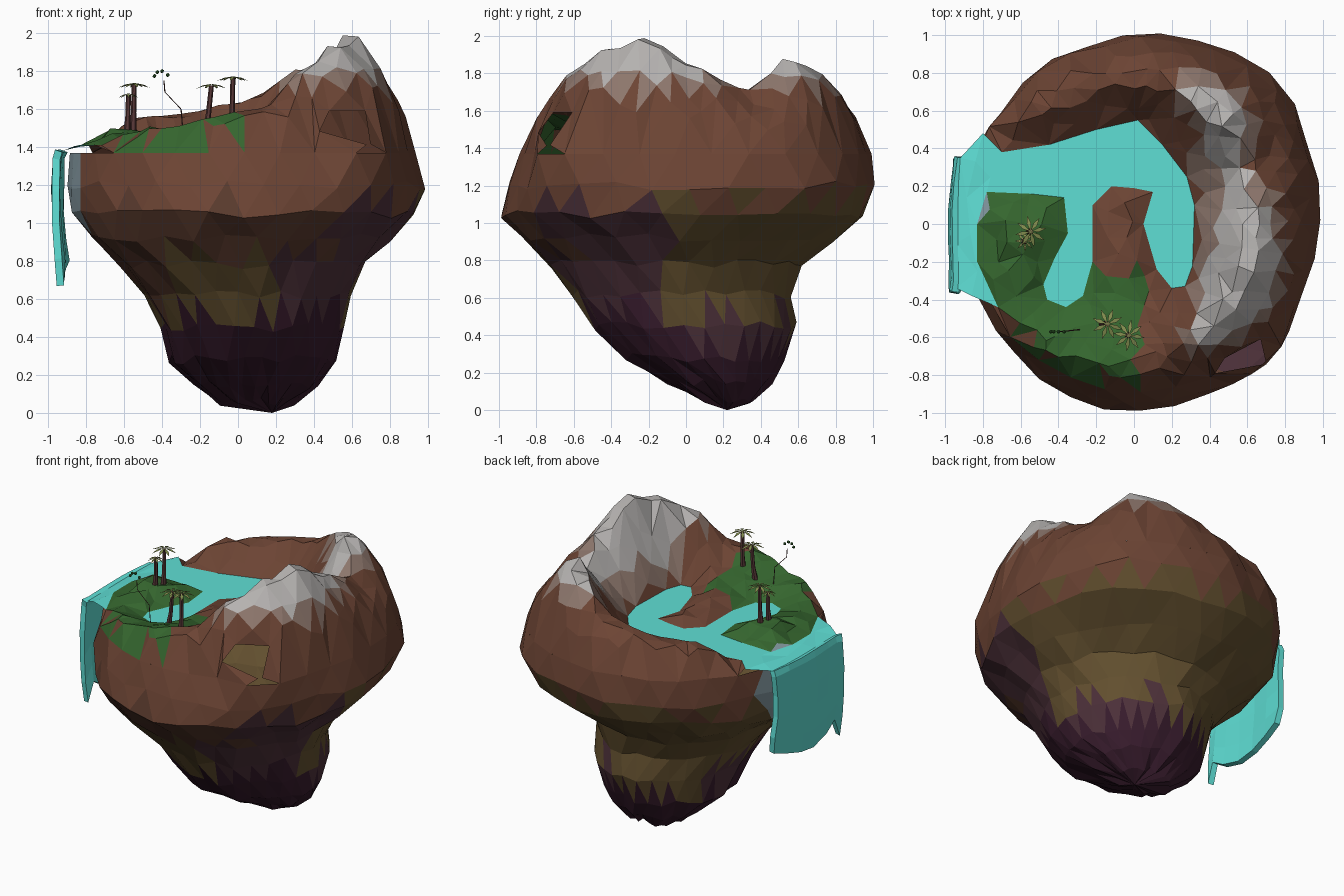
import bpy, random
from math import sin, cos, pi, radians, degrees, atan2, hypot
from mathutils import Vector
from mathutils.geometry import delaunay_2d_cdt, intersect_point_line

if "Cube" in bpy.data.objects:
    bpy.data.objects.remove(bpy.data.objects["Cube"])

random.seed(7)
WATER_Z, RIM_Z, SEG = 1.41, 1.37, 30


def material(name, r, g, b):
    m = bpy.data.materials.new(name)
    m.diffuse_color = [(c / 255) ** 2.2 for c in (r, g, b)] + [1]
    m.use_nodes = True
    m.node_tree.nodes["Principled BSDF"].inputs["Base Color"].default_value = m.diffuse_color
    return m


BROWN = material("brown_rock", 108, 70, 55)
DARK = material("dark_brown_rock", 92, 62, 50)
OLIVE = material("olive_rock", 98, 80, 50)
PURPLE = material("purple_rock", 78, 52, 60)
DEEP = material("deep_purple_rock", 58, 33, 48)
GREY = material("grey_rock", 180, 177, 175)
PALE = material("pale_brown_rock", 140, 118, 108)
GRASS = material("grass", 56, 102, 50)
AQUA = material("water", 95, 222, 212)
MIST = material("misty_rock", 130, 150, 158)
BARK = material("bark", 88, 58, 58)
LEAF = material("palm_leaf", 130, 140, 80)


def build(name, verts, faces, pick):
    """Mesh object whose faces get the material chosen by pick(face centre)."""
    me = bpy.data.meshes.new(name)
    me.from_pydata(verts, [], faces)
    slots = []
    for p in me.polygons:
        m = pick(p.center)
        if m not in slots:
            slots.append(m)
            me.materials.append(m)
        p.material_index = slots.index(m)
    ob = bpy.data.objects.new(name, me)
    bpy.context.collection.objects.link(ob)
    return ob


def inside(p, poly):
    hit = False
    for (x1, y1), (x2, y2) in zip(poly, poly[1:] + poly[:1]):
        if (y1 > p[1]) != (y2 > p[1]) and p[0] < (x2 - x1) * (p[1] - y1) / (y2 - y1) + x1:
            hit = not hit
    return hit


def shore_dist(p):
    best = 9
    for a, b in zip(LAKE, LAKE[1:] + LAKE[:1]):
        q, t = intersect_point_line(Vector(p), Vector(a), Vector(b))
        q = Vector(a).lerp(Vector(b), min(1, max(0, t)))
        best = min(best, hypot(q.x - p[0], q.y - p[1]))
    return best


def around(table, ang):
    """Interpolate (angle, values...) rows around the full circle."""
    rows = sorted(table)
    rows = [(rows[-1][0] - 360, *rows[-1][1:])] + rows + [(rows[0][0] + 360, *rows[0][1:])]
    for a, b in zip(rows, rows[1:]):
        if a[0] <= ang <= b[0]:
            t = (ang - a[0]) / max(b[0] - a[0], 1e-9)
            return [u + (v - u) * t for u, v in zip(a[1:], b[1:])]


# lake outline, cave mouth, and crest of the surrounding ridge (angle, radius, height)
LAKE = [(-.80, .48), (-.70, .38), (-.45, .42), (-.2, .5), (.02, .55), (.15, .42), (.28, .25), (.32, .1),
        (.31, -.22), (.27, -.33), (.2, -.34), (.12, -.24), (.05, 0), (.10, .17), (0, .19), (-.12, .2),
        (-.22, .1), (-.22, -.2), (-.27, -.38), (-.36, -.44), (-.46, -.4), (-.48, -.32), (-.42, -.18),
        (-.35, -.05), (-.37, .14), (-.55, .16), (-.78, .17), (-.83, 0), (-.83, -.2), (-.72, -.44),
        (-.86, -.38), (-.94, -.34), (-.94, -.1), (-.94, .12), (-.92, .35)]
CAVE = [(.43, -.79), (.70, -.74), (.67, -.61), (.48, -.71)]
CREST = [(0, .62, 1.85), (-12, .63, 1.94), (-22, .64, 1.98), (-40, .66, 1.92), (-62, .68, 1.78),
         (-80, .73, 1.60), (-100, .72, 1.55), (-125, .77, 1.50), (-145, .80, 1.46), (180, .84, 1.42),
         (150, .88, 1.44), (130, .80, 1.56), (105, .78, 1.60), (85, .78, 1.65), (65, .76, 1.81),
         (48, .74, 1.87), (28, .68, 1.70)]

# island hull: rings of (z, left, right, front, back)
RINGS = [(.06, -.10, .30, .08, .36), (.15, -.24, .42, -.10, .46), (.28, -.36, .52, -.34, .53),
         (.45, -.40, .57, -.50, .59), (.62, -.49, .60, -.60, .57), (.78, -.63, .68, -.73, .62),
         (.92, -.78, .81, -.87, .80), (1.05, -.87, .93, -1, .95), (1.2, -.90, .98, -.96, 1),
         (RIM_Z, -.88, .95, -.90, .98)]
verts, faces = [(.18, .22, 0)], []
for k, (z, xl, xr, yf, yb) in enumerate(RINGS):
    for s in range(SEG):
        a = 2 * pi * (s + .5 * (k % 2)) / SEG
        f = 1 + random.uniform(-.02, .015)
        if k >= 8:                     # lip below the cave mouth
            f += (.04, .13)[k - 8] * 2.7 ** -((degrees(a) - 313) / 11) ** 2
        if k >= 7:                     # bulging back right shoulder
            f += .07 * 2.7 ** -((degrees(a) - 45) / 26) ** 2
        elif 2 <= k <= 6:              # neck leans to the front left
            f -= .045 * cos(a - pi / 4) * abs(sin(2 * a))
        dz = 0 if k == 9 else random.uniform(-.025, .025)
        verts.append(((xl + xr) / 2 + (xr - xl) / 2 * cos(a) * f,
                      (yf + yb) / 2 + (yb - yf) / 2 * sin(a) * f, z + dz))
for s in range(SEG):
    n = (s + 1) % SEG
    faces.append((0, 1 + n, 1 + s))
    for k in range(len(RINGS) - 1):
        a, b = 1 + k * SEG, 1 + (k + 1) * SEG
        if k % 2 == 0:
            faces += [(a + s, a + n, b + s), (a + n, b + n, b + s)]
        else:
            faces += [(a + s, b + n, b + s), (a + s, a + n, b + n)]
rim = [v[:2] for v in verts[-SEG:]]
RIM = [(degrees(atan2(y, x)), hypot(x, y)) for x, y in rim]


def height(p):
    r, ang = hypot(*p), degrees(atan2(p[1], p[0]))
    r0 = around(RIM, ang)[0]
    rc, zc = around(CREST, ang)
    flat = min(.05, (r0 - rc) * .3)         # rounded ridge top
    if r >= rc:
        t = max(0, (r0 - r) / max(r0 - rc - flat, .01))
        return RIM_Z + (zc - RIM_Z) * min(t, 1) ** .6
    d, e = shore_dist(p), max(0, rc - flat - r)
    s = d / (d + e + 1e-6)
    return max(WATER_Z + (zc - WATER_Z) * s ** 1.1, WATER_Z + .5 * min(d, .19) * min(1, (rc - r) * 8))


# top surface: triangulate rim, lake and cave outlines with scattered points
pts, edges = [], []
for loop in (rim, LAKE, CAVE):
    o, n = len(pts), len(loop)
    pts += loop
    edges += [(o + i, o + (i + 1) % n) for i in range(n)]
extra = [((r + q) * cos(radians(a)), (r + q) * sin(radians(a))) for q in (.045, -.045) for a, r, z in CREST]
extra += [((i + (j % 2) / 2) * .1 + random.uniform(-.025, .025), j * .09 + random.uniform(-.025, .025))
          for i in range(-10, 11) for j in range(-11, 12)]
for i, p in enumerate(extra):
    r0 = around(RIM, degrees(atan2(p[1], p[0])))[0]
    if hypot(*p) < r0 - .04 and shore_dist(p) > .035 and not inside(p, CAVE):
        if min(hypot(p[0] - q[0], p[1] - q[1]) for q in pts) > .05:
            pts.append(p)
tv, _, tf = delaunay_2d_cdt([Vector(p) for p in pts], edges, [], 0, 1e-5)[:3]
base = len(verts)
for v in tv:
    p = (v.x, v.y)
    on_rim = hypot(*p) > around(RIM, degrees(atan2(p[1], p[0])))[0] - .01
    if shore_dist(p) < .002:
        z = WATER_Z
    elif min(hypot(p[0] - q[0], p[1] - q[1]) for q in CAVE[2:]) < .01:
        z = 1.59                            # top corners of the cave mouth
    else:
        z = height(p) + (0 if on_rim else random.uniform(-.015, .015))
    verts.append((*p, z))
lake_faces = []
for f in tf:
    c = (sum(tv[i].x for i in f) / 3, sum(tv[i].y for i in f) / 3)
    if inside(c, LAKE):
        lake_faces.append(tuple(f))
    elif inside(c, rim) and not inside(c, CAVE):
        faces.append(tuple(base + i for i in f))


def rock_colour(c):
    x, y, z = c
    r = hypot(x, y)
    if z > 1.37 and x < .04 and y < .18 and not (x > -.23 and y > -.25):
        if r < .78 + random.uniform(0, .12):
            return GRASS
    if z > 1.78 or (z > 1.6 and x > .35 and r < .66):
        return GREY
    if z > 1.71 or (z > 1.45 and x > .3 and r < .62):
        return PALE
    if z > 1.0 and x < -.78 and -.3 < y < .35:
        return MIST
    z += random.uniform(-.06, .06)          # ragged colour borders
    if z < .33:
        return DEEP
    if z < .52:
        return OLIVE if y > .3 and x < .2 else DEEP if y < 0 else PURPLE
    if z < 1.12 and y > -.1:
        return OLIVE
    if z < .85:
        return PURPLE if x > .2 else OLIVE if x > -.35 else DARK
    if z < 1.1:
        return PURPLE if x > .5 else DARK
    return BROWN


def lake_z(x):
    return WATER_Z - .4 * max(0, -x - .85)   # dips at the spill edge


build("island_rock", verts, faces, rock_colour)
build("lake", [(v.x, v.y, lake_z(v.x)) for v in tv], lake_faces, lambda c: AQUA)

# waterfall curtain: columns along y of (y, top x, bottom z)
COLS = [(.35, -.92, .80), (.22, -.93, .76), (.08, -.94, .72), (-.06, -.94, .70), (-.2, -.94, .74),
        (-.3, -.94, .80), (-.36, -.94, .67)]
DROP = [(0, 0), (-.015, .06), (-.02, .3), (-.016, .55), (-.005, .8), (.01, 1)]
wv = [(x + dx + random.uniform(-.006, .006), y + random.uniform(-.01, .01) * (t > 0), 1.38 + (zb - 1.38) * t)
      for y, x, zb in COLS for dx, t in DROP]
R = len(DROP)
wf = [(c * R + i, c * R + i + 1, (c + 1) * R + i + 1, (c + 1) * R + i)
      for c in range(len(COLS) - 1) for i in range(R - 1)]
fall = build("waterfall", wv, wf, lambda c: AQUA)
mod = fall.modifiers.new("thickness", "SOLIDIFY")
mod.thickness, mod.offset = .04, 0


def tube(name, path, radii, mat, sides=6):
    v = [(x + r * cos(2 * pi * i / sides), y + r * sin(2 * pi * i / sides), z)
         for (x, y, z), r in zip(path, radii) for i in range(sides)]
    f = [(k * sides + i, k * sides + (i + 1) % sides, (k + 1) * sides + (i + 1) % sides, (k + 1) * sides + i)
         for k in range(len(path) - 1) for i in range(sides)]
    build(name, v, f + [tuple(range(len(v) - sides, len(v)))], lambda c: mat)


# palms: bent tapered trunk with a flat fan of drooping leaves
for n, (x, y, z0, z1) in enumerate([(-.58, -.09, 1.48, 1.675), (-.55, -.04, 1.48, 1.73),
                                    (-.155, -.53, 1.48, 1.725), (-.03, -.59, 1.50, 1.765)]):
    b = .015 if n == 2 else .003
    tube(f"palm_trunk_{n}", [(x - b, y, z0), (x, y + .004, z0 * .6 + z1 * .4), (x + b, y, z1)], (.02, .014, .013), BARK)
    lv, lf = [], []
    R = .055 if n == 0 else .085
    for k in range(8):
        a = 2 * pi * k / 8 + n
        for rr, da, dz in ((0, 0, .008), (.55, .25, 0), (1, 0, -.016), (.55, -.25, 0)):
            lv.append((x + b + R * rr * cos(a + da), y + R * rr * sin(a + da), z1 + dz))
        lf.append(tuple(range(4 * k, 4 * k + 4)))
    build(f"palm_leaves_{n}", lv, lf, lambda c: LEAF)

# thin twig with a few leaf clumps
tube("twig", [(-.29, -.56, 1.48), (-.30, -.56, 1.60), (-.385, -.57, 1.69), (-.39, -.57, 1.75)], (.003,) * 4, BARK, 4)
for n, (x, z) in enumerate([(-.44, 1.775), (-.425, 1.795), (-.40, 1.80), (-.37, 1.78)]):
    bpy.ops.mesh.primitive_ico_sphere_add(subdivisions=1, radius=.011, location=(x, -.57, z))
    bpy.context.object.name = f"leaf_clump_{n}"
    bpy.context.object.data.materials.append(GRASS)
